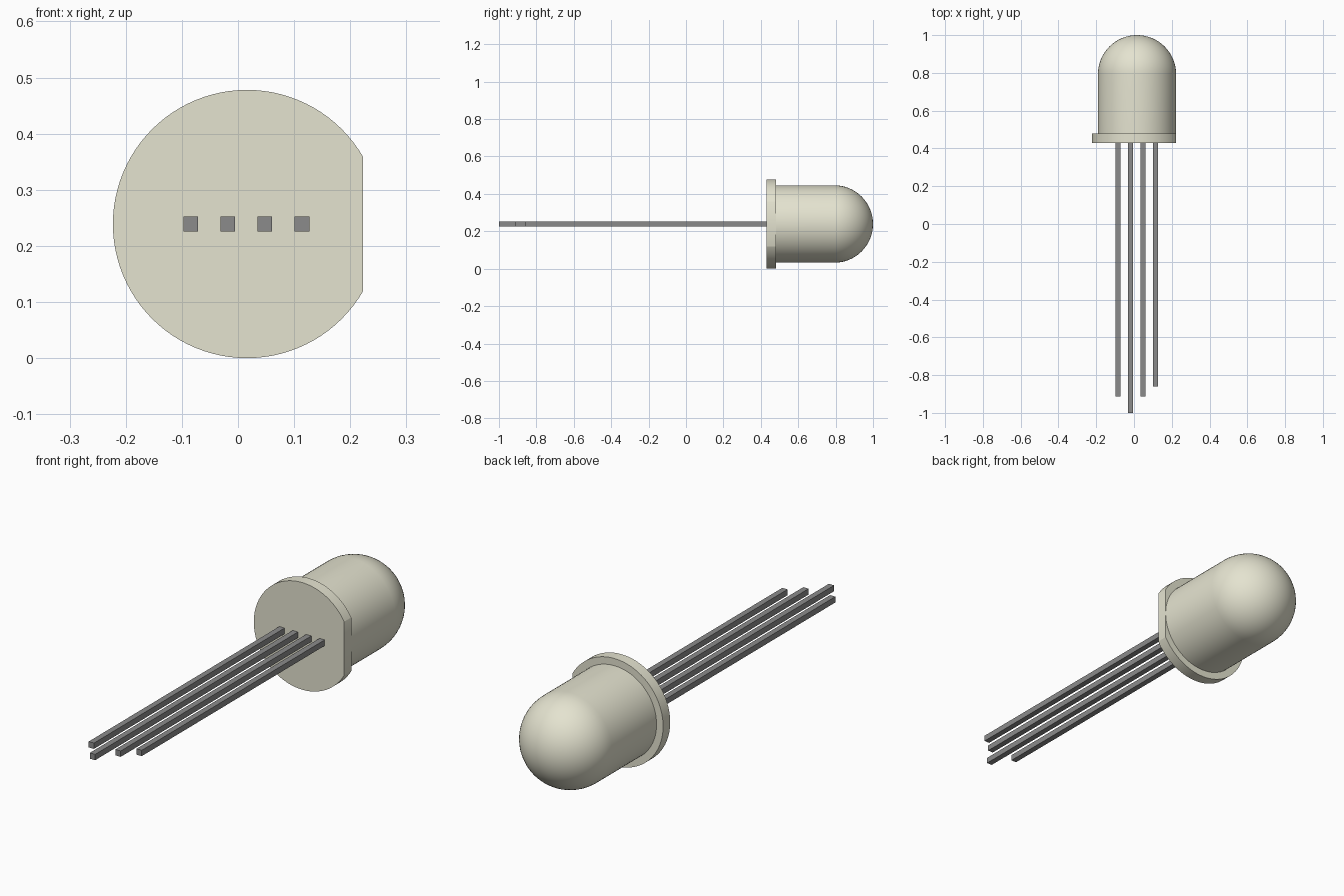
import bpy, bmesh, math
from mathutils import Matrix, Vector

cube = bpy.data.objects.get("Cube")
if cube:
    bpy.data.objects.remove(cube, do_unlink=True)

CX, CZ = 0.016, 0.239            # lens axis, running along y
RIM_R, LENS_R = 0.239, 0.207
RIM_FRONT, RIM_BACK, TIP = 0.43, 0.48, 1.0


def material(name, rgb):
    m = bpy.data.materials.new(name)
    m.use_nodes = True
    m.diffuse_color = (*rgb, 1)
    m.node_tree.nodes["Principled BSDF"].inputs["Base Color"].default_value = (*rgb, 1)
    return m


def finish(name, bm, mat, smooth=False):
    bmesh.ops.recalc_face_normals(bm, faces=bm.faces)
    me = bpy.data.meshes.new(name)
    bm.to_mesh(me)
    bm.free()
    me.materials.append(mat)
    ob = bpy.data.objects.new(name, me)
    bpy.context.collection.objects.link(ob)
    if smooth:
        bpy.ops.object.select_all(action="DESELECT")
        ob.select_set(True)
        bpy.context.view_layer.objects.active = ob
        bpy.ops.object.shade_smooth_by_angle(angle=math.radians(30))
    return ob


cream = material("cream plastic", (0.78, 0.77, 0.63))
grey = material("grey metal", (0.26, 0.26, 0.26))

# Lens: a straight barrel ending in a hemisphere, spun around the y axis
bm = bmesh.new()
shoulder = TIP - LENS_R
profile = [(LENS_R, RIM_BACK)]
for i in range(17):
    a = math.pi / 2 * i / 16
    profile.append((LENS_R * math.cos(a), shoulder + LENS_R * math.sin(a)))
verts = [bm.verts.new((CX + r, y, CZ)) for r, y in profile]
edges = [bm.edges.new(pair) for pair in zip(verts, verts[1:])]
bmesh.ops.spin(bm, geom=verts + edges, cent=(CX, 0, CZ), axis=(0, 1, 0),
               angle=math.tau, steps=72)
bmesh.ops.remove_doubles(bm, verts=bm.verts, dist=1e-4)
finish("lens", bm, cream, smooth=True)

# Rim: a disc with one side sliced flat, level with the lens wall
bm = bmesh.new()
place = (Matrix.Translation((CX, (RIM_FRONT + RIM_BACK) / 2, CZ))
         @ Matrix.Rotation(math.pi / 2, 4, "X"))
bmesh.ops.create_cone(bm, cap_ends=True, segments=96, radius1=RIM_R, radius2=RIM_R,
                      depth=RIM_BACK - RIM_FRONT, matrix=place)
cut = bmesh.ops.bisect_plane(bm, geom=bm.verts[:] + bm.edges[:] + bm.faces[:],
                             plane_co=(CX + LENS_R, 0, 0), plane_no=(1, 0, 0),
                             clear_outer=True)
bmesh.ops.holes_fill(bm, edges=[e for e in bm.edges if e.is_boundary])
finish("rim", bm, cream, smooth=True)

# Four square leads of different lengths
LEAD_W = 0.026
for i, end in enumerate((-0.914, -1.0, -0.914, -0.86)):
    bm = bmesh.new()
    x = -0.084 + 0.066 * i
    size = Vector((LEAD_W, RIM_FRONT - end, LEAD_W))
    place = (Matrix.Translation((x, (RIM_FRONT + end) / 2, CZ))
             @ Matrix.Diagonal((*size, 1)))
    bmesh.ops.create_cube(bm, size=1, matrix=place)
    finish(f"lead_{i + 1}", bm, grey)
